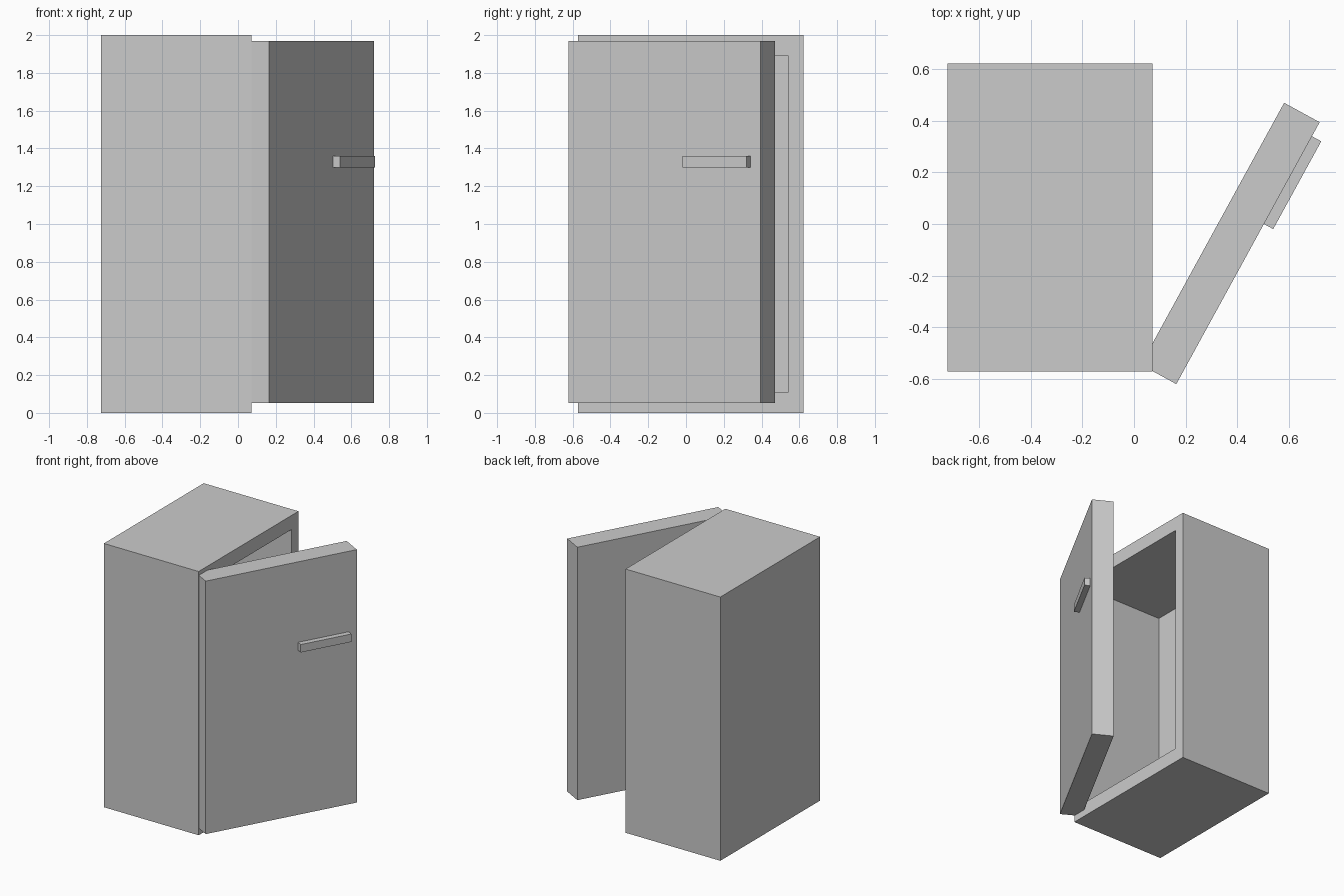
import bpy, bmesh
from math import radians
from mathutils import Matrix, Vector

if "Cube" in bpy.data.objects:
    bpy.data.objects.remove(bpy.data.objects["Cube"])


def make_box(name, lo, hi, matrix=Matrix(), edit=None):
    """Box between two corners, optionally edited, then placed by a matrix."""
    lo, hi = Vector(lo), Vector(hi)
    bm = bmesh.new()
    bmesh.ops.create_cube(bm, size=1)
    for v in bm.verts:
        v.co = [(a + b) / 2 + c * (b - a) for a, b, c in zip(lo, hi, v.co)]
    if edit:
        edit(bm)
    bmesh.ops.recalc_face_normals(bm, faces=bm.faces)
    mesh = bpy.data.meshes.new(name)
    bm.to_mesh(mesh)
    bm.free()
    obj = bpy.data.objects.new(name, mesh)
    obj.matrix_world = matrix
    bpy.context.collection.objects.link(obj)
    return obj


def hollow(bm):
    """Inset the +x face to leave a rim, then push it in as the cavity."""
    bm.normal_update()
    face = max(bm.faces, key=lambda f: f.calc_center_median().x)
    bmesh.ops.inset_individual(bm, faces=[face], thickness=0.1)
    mid = face.calc_center_median()
    for v in face.verts:
        v.co.y = 0.541 if v.co.y > mid.y else -0.491
        v.co.z = 1.893 if v.co.z > mid.z else 0.108
    depth = bmesh.ops.extrude_discrete_faces(bm, faces=[face])["faces"][0]
    for v in depth.verts:
        v.co.x -= 0.713


# cabinet, open towards +x
make_box("cabinet_body", (-0.724, -0.573, 0), (0.071, 0.623, 2), edit=hollow)

# door swung open; local x runs along the door, local -y is its outer face
swing = Matrix.Translation((0.164, -0.621, 0)) @ Matrix.Rotation(radians(61.3), 4, "Z")
make_box("door", (0, 0, 0.052), (1.158, 0.157, 1.97), swing)

# handle bar on the outer face
make_box("door_handle", (0.708, -0.041, 1.30), (1.096, 0.005, 1.36), swing)
